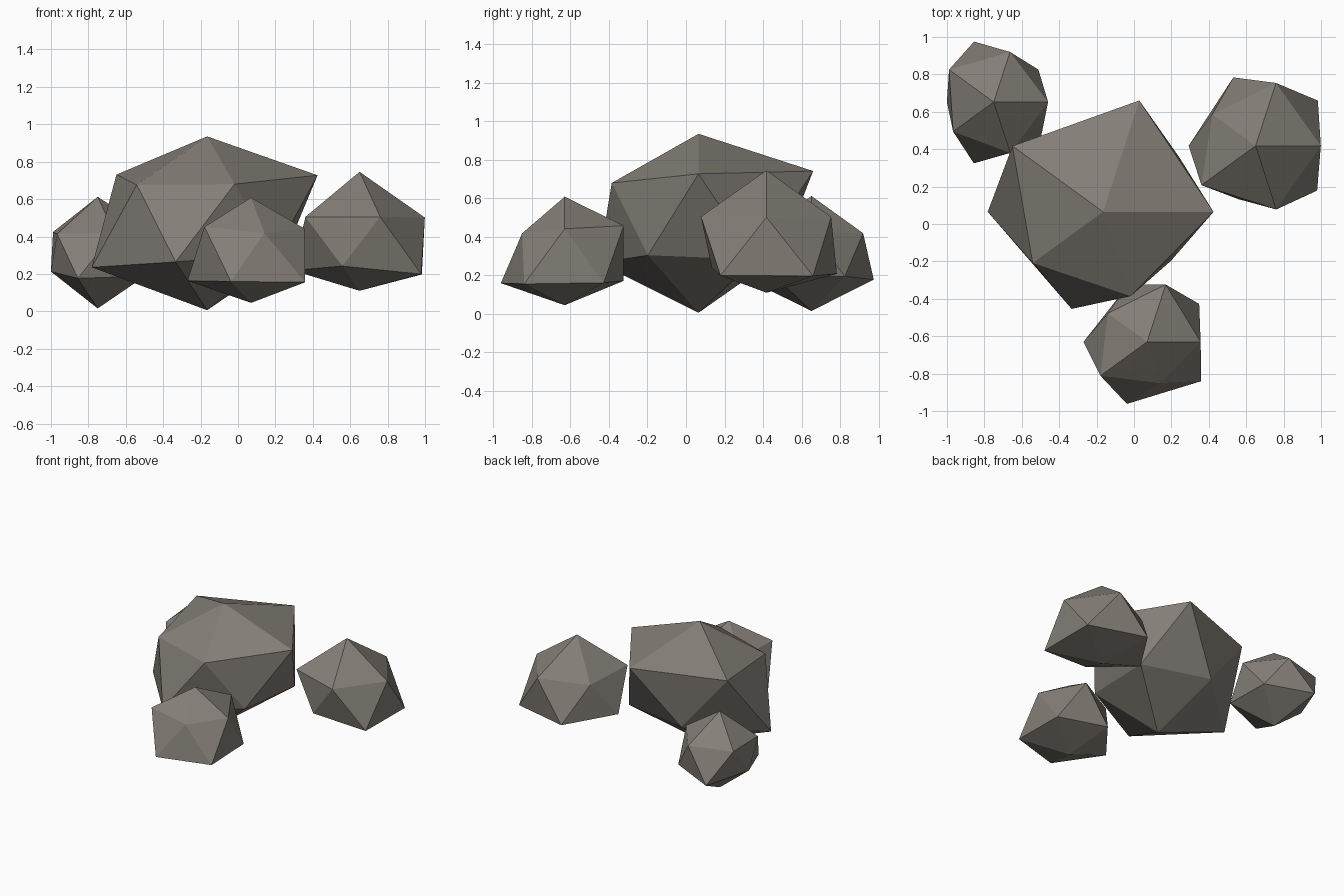
import bpy
import bmesh
import math
from mathutils import Vector

default_cube = bpy.data.objects.get("Cube")
if default_cube:
    bpy.data.objects.remove(default_cube, do_unlink=True)


def make_material(name, color):
    material = bpy.data.materials.new(name)
    material.use_nodes = True
    material.diffuse_color = color
    shader = next(node for node in material.node_tree.nodes if node.type == 'BSDF_PRINCIPLED')
    shader.inputs["Base Color"].default_value = color
    shader.inputs["Roughness"].default_value = 0.9
    return material


def ring_order(vert):
    """Sort corners from the bottom up, then counter-clockwise from +x."""
    angle = math.atan2(vert.co.y, vert.co.x)
    return round(vert.co.z, 1), (angle + 0.1) % math.tau


def make_rock(name, center, squash, bottom, lower, upper, top, material):
    """Icosahedron whose corners are pushed in or out along their own direction."""
    bm = bmesh.new()
    bmesh.ops.create_icosphere(bm, subdivisions=1, radius=1)
    corners = sorted(bm.verts, key=ring_order)
    for corner, reach in zip(corners, [bottom, *lower, *upper, top]):
        offset = corner.co.normalized() * reach
        offset.z *= squash
        corner.co = offset
    bmesh.ops.recalc_face_normals(bm, faces=bm.faces[:])
    for face in bm.faces:
        face.smooth = False

    mesh = bpy.data.meshes.new(name)
    bm.to_mesh(mesh)
    bm.free()
    mesh.materials.append(material)
    rock = bpy.data.objects.new(name, mesh)
    rock.location = Vector(center)
    bpy.context.collection.objects.link(rock)
    return rock


stone = make_material("warm_grey_stone", (0.23, 0.21, 0.183, 1))

# Large central boulder
make_rock("large_boulder", center=(-0.165, 0.065, 0.487), squash=0.815,
          bottom=0.59, lower=(0.56, 0.5, 0.69, 0.61, 0.5),
          upper=(0.66, 0.7, 0.67, 0.52, 0.53), top=0.55, material=stone)

# Three smaller rocks around it
make_rock("left_rock", center=(0.65, 0.418, 0.362), squash=0.8,
          bottom=0.315, lower=(0.46, 0.43, 0.4, 0.335, 0.455),
          upper=(0.39, 0.395, 0.32, 0.4, 0.4), top=0.48, material=stone)
make_rock("front_rock", center=(0.07, -0.63, 0.315), squash=0.89,
          bottom=0.303, lower=(0.385, 0.36, 0.38, 0.39, 0.4),
          upper=(0.32, 0.36, 0.29, 0.345, 0.26), top=0.33, material=stone)
make_rock("back_right_rock", center=(-0.75, 0.652, 0.31), squash=0.775,
          bottom=0.38, lower=(0.33, 0.38, 0.28, 0.385, 0.35),
          upper=(0.325, 0.315, 0.33, 0.3, 0.32), top=0.39, material=stone)
